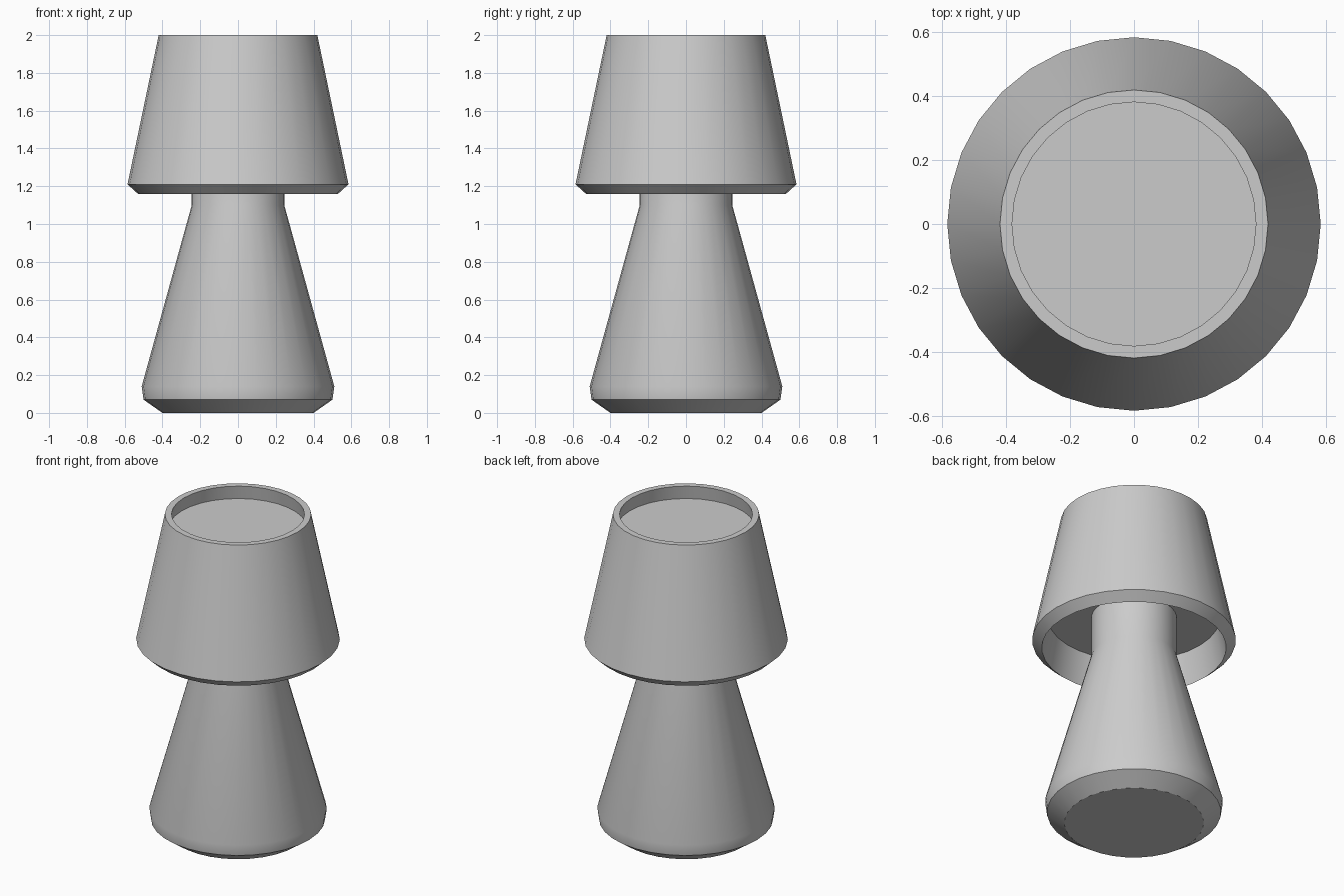
import bpy, bmesh
from math import cos, sin, tau, radians

if "Cube" in bpy.data.objects:
    bpy.data.objects.remove(bpy.data.objects["Cube"])

SIDES = 32


def lathe(name, profile):
    """Turn an (r, z) profile, listed bottom to top along the outside, into a capped solid."""
    bm = bmesh.new()
    rings = [[bm.verts.new((r * cos(tau * i / SIDES), r * sin(tau * i / SIDES), z))
              for i in range(SIDES)] for r, z in profile]
    for a, b in zip(rings, rings[1:]):
        for i in range(SIDES):
            j = (i + 1) % SIDES
            bm.faces.new((a[i], a[j], b[j], b[i]))
    bm.faces.new(rings[0][::-1])
    bm.faces.new(rings[-1])
    bmesh.ops.recalc_face_normals(bm, faces=bm.faces)
    mesh = bpy.data.meshes.new(name)
    bm.to_mesh(mesh)
    bm.free()
    obj = bpy.data.objects.new(name, mesh)
    bpy.context.collection.objects.link(obj)
    bpy.ops.object.select_all(action='DESELECT')
    obj.select_set(True)
    bpy.context.view_layer.objects.active = obj
    bpy.ops.object.shade_smooth_by_angle(angle=radians(30))
    return obj


# Tapered foot with a chamfered bottom and a straight neck
lathe("lamp_base", [(0.40, 0), (0.50, 0.07), (0.51, 0.14),
                    (0.245, 1.10), (0.245, 1.36)])

# Shade: recessed underside, chamfered lip, sloping wall, shallow top recess
lathe("lamp_shade", [(0.494, 1.36), (0.53, 1.16), (0.585, 1.21),
                     (0.42, 2.0), (0.382, 2.0), (0.396, 1.915)])
